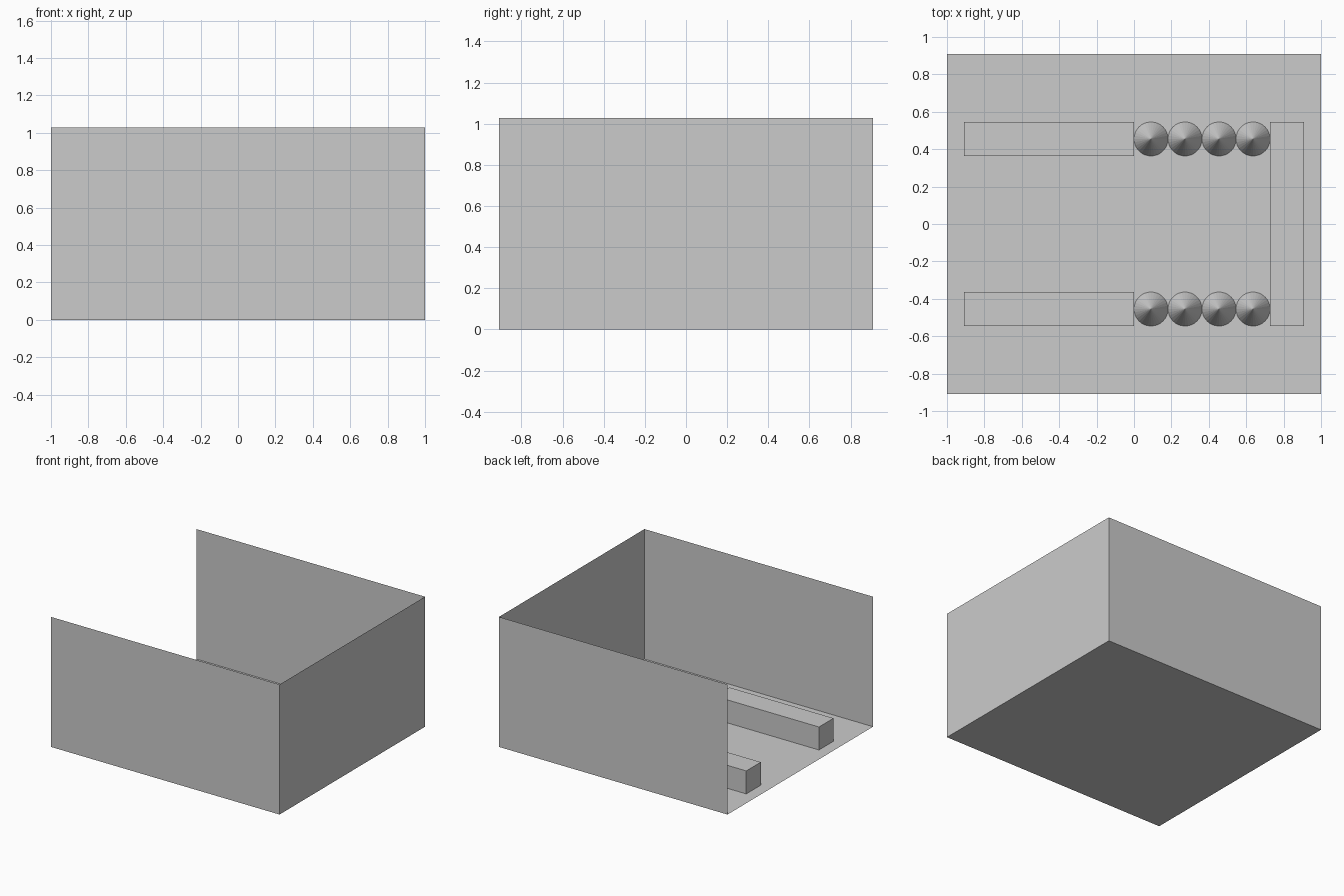
import bpy
import bmesh
from mathutils import Matrix, Vector

if "Cube" in bpy.data.objects:
    bpy.data.objects.remove(bpy.data.objects["Cube"])

U = 1 / 11            # module size: everything sits on this grid
HX, HY = 1.0, 10 * U  # half extents of the tray
WALL_H = 1.028


def finish(name, bm):
    mesh = bpy.data.meshes.new(name)
    bm.to_mesh(mesh)
    bm.free()
    obj = bpy.data.objects.new(name, mesh)
    bpy.context.collection.objects.link(obj)
    return obj


def sheet(name, corner, side_a, side_b):
    """Thin single-face panel spanned by two edge vectors."""
    c, a, b = Vector(corner), Vector(side_a), Vector(side_b)
    bm = bmesh.new()
    bm.faces.new([bm.verts.new(p) for p in (c, c + a, c + a + b, c + b)])
    finish(name, bm)


def block(name, x0, x1, y0, y1, height):
    size = Matrix.Diagonal((x1 - x0, y1 - y0, height, 1))
    place = Matrix.Translation(((x0 + x1) / 2, (y0 + y1) / 2, height / 2))
    bm = bmesh.new()
    bmesh.ops.create_cube(bm, size=1, matrix=place @ size)
    finish(name, bm)


def cone(name, x, y):
    bm = bmesh.new()
    bmesh.ops.create_cone(bm, cap_ends=True, segments=32, radius1=U, radius2=0,
                          depth=2 * U, matrix=Matrix.Translation((x, y, U)))
    bmesh.ops.remove_doubles(bm, verts=bm.verts, dist=1e-5)
    finish(name, bm)


# Floor and three thin walls; left side and top stay open
up = (0, 0, WALL_H)
sheet("floor", (-HX, -HY, 0), (2 * HX, 0, 0), (0, 2 * HY, 0))
sheet("front_wall", (-HX, -HY, 0), (2 * HX, 0, 0), up)
sheet("right_wall", (HX, -HY, 0), (0, 2 * HY, 0), up)
sheet("back_wall", (HX, HY, 0), (-2 * HX, 0, 0), up)

# Long bars, each continued by a row of four cones
for side, s in (("front", -1), ("back", 1)):
    yc = s * 5 * U
    block(f"{side}_bar", -10 * U, 0, yc - U, yc + U, 2 * U)
    for i in range(4):
        cone(f"{side}_cone_{i + 1}", (2 * i + 1) * U, yc)

# Cross bar closing the rows at the right
block("cross_bar", 8 * U, 10 * U, -6 * U, 6 * U, 2 * U)
